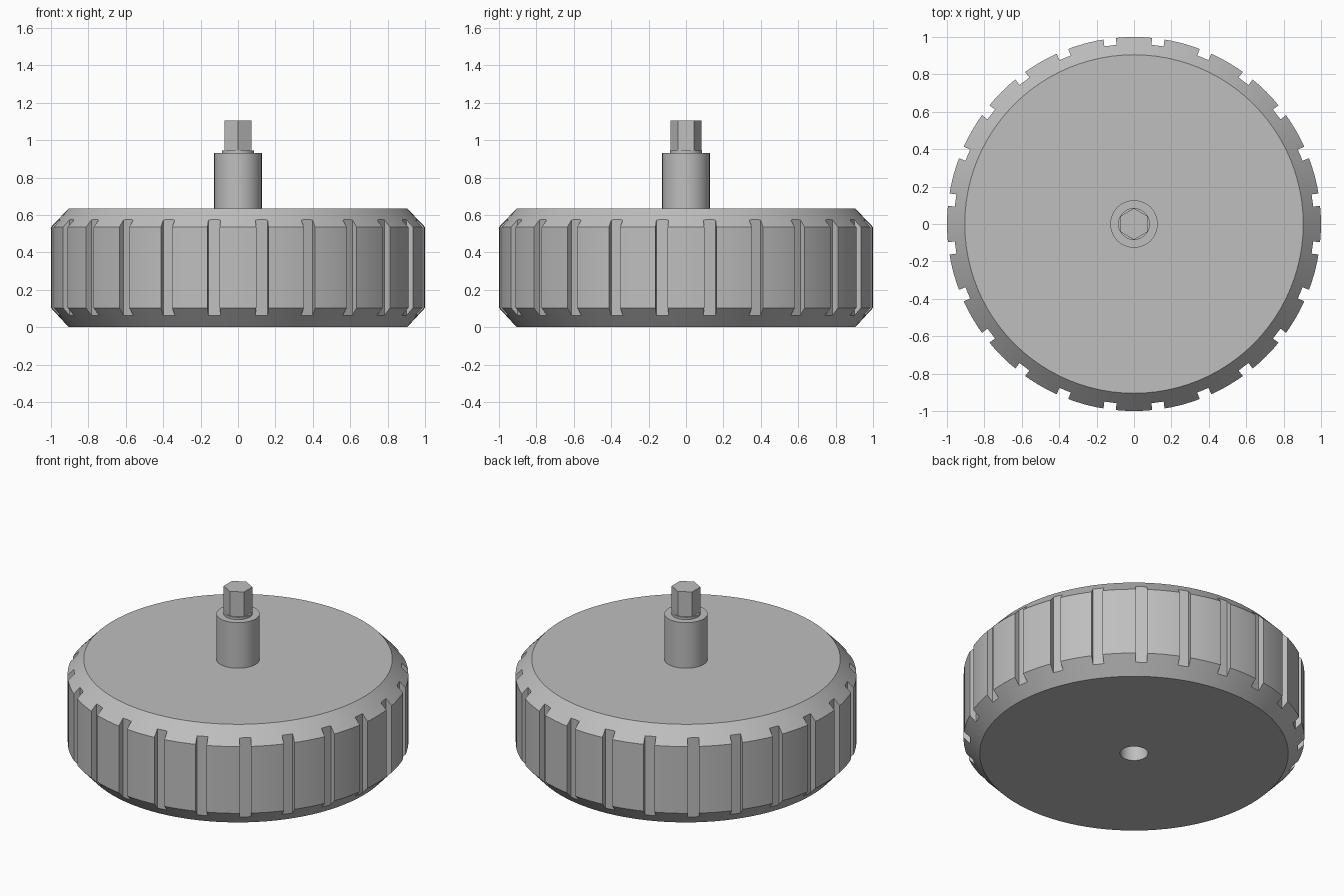
import bpy, bmesh, math
from mathutils import Matrix, Vector

cube = bpy.data.objects.get("Cube")
if cube:
    bpy.data.objects.remove(cube, do_unlink=True)

grey = bpy.data.materials.new("plain grey")
grey.use_nodes = True
grey.diffuse_color = (0.52, 0.52, 0.52, 1)
grey.node_tree.nodes["Principled BSDF"].inputs["Base Color"].default_value = (0.52, 0.52, 0.52, 1)


def add_object(name, bm):
    mesh = bpy.data.meshes.new(name)
    bmesh.ops.recalc_face_normals(bm, faces=bm.faces)
    bm.to_mesh(mesh)
    bm.free()
    mesh.materials.append(grey)
    obj = bpy.data.objects.new(name, mesh)
    bpy.context.collection.objects.link(obj)
    return obj


def lathe(name, profile, steps):
    """Revolve an (r, z) profile that starts and ends on the axis."""
    bm = bmesh.new()
    verts = [bm.verts.new((r, 0, z)) for r, z in profile]
    edges = [bm.edges.new(pair) for pair in zip(verts, verts[1:])]
    bmesh.ops.spin(bm, geom=verts + edges, cent=(0, 0, 0), axis=(0, 0, 1),
                   angle=math.tau, steps=steps, use_merge=True)
    bmesh.ops.remove_doubles(bm, verts=bm.verts, dist=1e-5)
    return add_object(name, bm)


def smooth(obj):
    bpy.ops.object.select_all(action='DESELECT')
    obj.select_set(True)
    bpy.context.view_layer.objects.active = obj
    bpy.ops.object.shade_smooth_by_angle(angle=math.radians(25))


# Chamfered wheel body with a blind hole underneath
body = lathe("knob_body", [(0, 0.3), (0.082, 0.3), (0.082, 0), (0.905, 0), (1, 0.103),
                           (1, 0.535), (0.905, 0.635), (0, 0.635)], 96)

# Grip grooves around the rim
GROOVES, FLOOR, WIDTH = 24, 0.962, 0.066
bm = bmesh.new()
for i in range(GROOVES):
    turn = Matrix.Rotation(math.tau * (i + 0.5) / GROOVES, 4, 'Z')
    place = Matrix.Translation((FLOOR + 0.1, 0, 0.32))
    bmesh.ops.create_cube(bm, size=1, matrix=turn @ place @ Matrix.Diagonal((0.2, WIDTH, 0.8, 1)))
cutter = add_object("groove_cutter", bm)
cutter.hide_render = True

cut = body.modifiers.new("grooves", 'BOOLEAN')
cut.operation = 'DIFFERENCE'
cut.solver = 'EXACT'
cut.object = cutter
bpy.context.view_layer.objects.active = body
bpy.ops.object.modifier_apply(modifier=cut.name)
bpy.data.objects.remove(cutter, do_unlink=True)
smooth(body)

# Round shaft with a small collar on top
shaft = lathe("shaft", [(0, 0.635), (0.127, 0.635), (0.127, 0.93), (0.085, 0.93),
                        (0.085, 0.945), (0, 0.945)], 48)
smooth(shaft)

# Hexagonal drive tip, corners toward front and back
bm = bmesh.new()
bmesh.ops.create_cone(bm, cap_ends=True, segments=6, radius1=0.084, radius2=0.084, depth=0.16)
corner = max(bm.verts, key=lambda v: v.co.y).co
bmesh.ops.rotate(bm, verts=bm.verts,
                 matrix=Matrix.Rotation(math.pi / 2 - math.atan2(corner.y, corner.x), 3, 'Z'))
bmesh.ops.translate(bm, verts=bm.verts, vec=Vector((0, 0, 1.025)))
add_object("hex_tip", bm)
